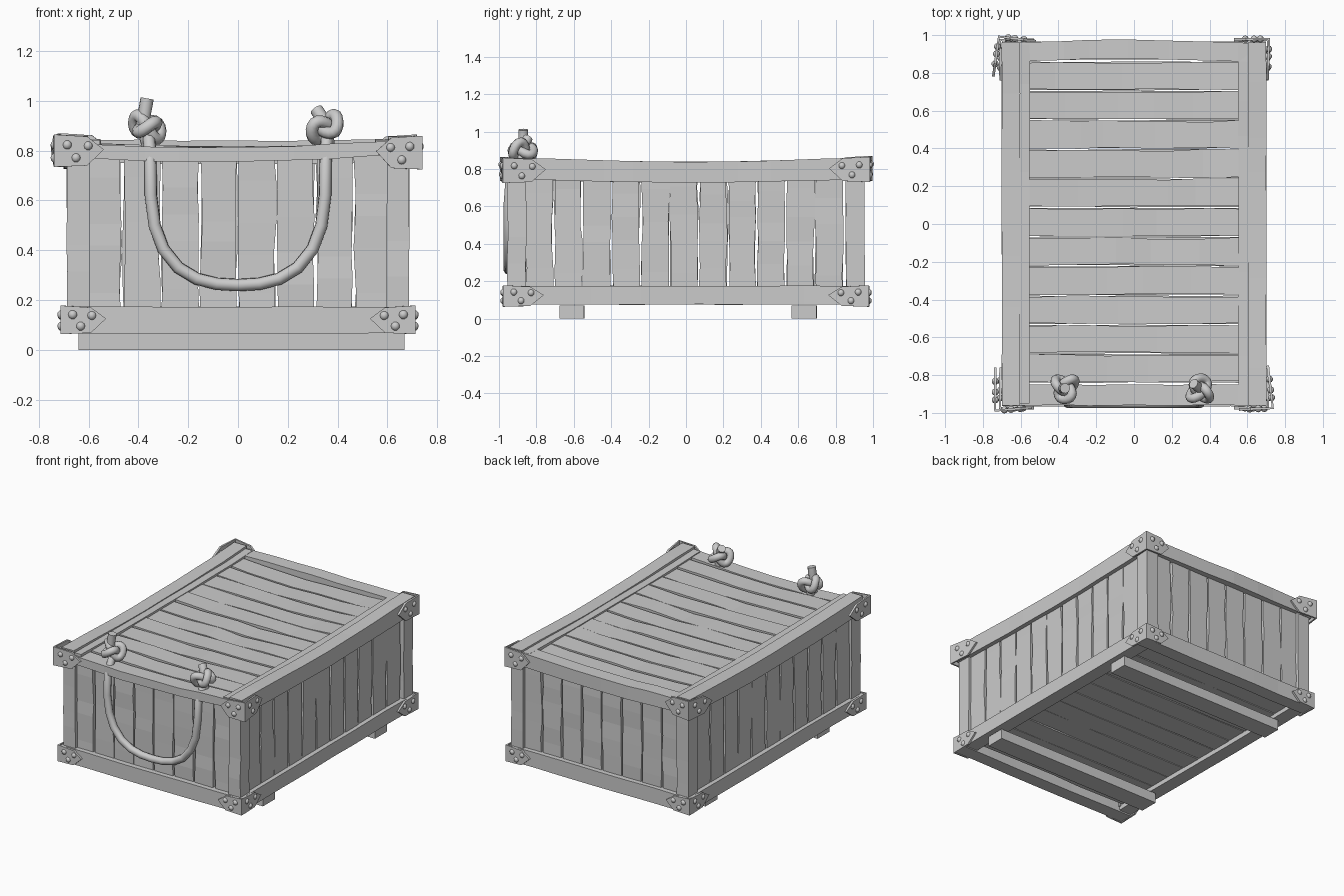
import bpy, bmesh, math, random
from mathutils import Vector as V, Matrix

if "Cube" in bpy.data.objects:
    bpy.data.objects.remove(bpy.data.objects["Cube"])

random.seed(4)


def finish(name, bm, smooth=None):
    bmesh.ops.recalc_face_normals(bm, faces=bm.faces)
    me = bpy.data.meshes.new(name)
    bm.to_mesh(me)
    bm.free()
    ob = bpy.data.objects.new(name, me)
    bpy.context.collection.objects.link(ob)
    if smooth:
        bpy.ops.object.select_all(action='DESELECT')
        ob.select_set(True)
        bpy.context.view_layer.objects.active = ob
        bpy.ops.object.shade_smooth_by_angle(angle=math.radians(smooth))
    return ob


def board(bm, a, b, u, v, segs=5, ju=0.008, jv=0.003, sag=(0, 0, 0)):
    """Hewn board from a to b with half-width u, half-thickness v and uneven edges."""
    a, b, u, v, sag = V(a), V(b), V(u), V(v), V(sag)
    rings = []
    for i in range(segs + 1):
        t = i / segs
        if 0 < i < segs:
            t += random.uniform(-.3, .3) / segs
        c = a.lerp(b, t) + sag * math.sin(math.pi * t)
        lo = -u + u.normalized() * random.uniform(0, ju)
        hi = u - u.normalized() * random.uniform(0, ju)
        d = v.normalized() * random.uniform(-jv, jv)
        rings.append([bm.verts.new(c + s + d + k * v)
                      for s, k in ((lo, -1), (hi, -1), (hi, 1), (lo, 1))])
    for r, q in zip(rings, rings[1:]):
        for k in range(4):
            bm.faces.new((r[k], r[(k + 1) % 4], q[(k + 1) % 4], q[k]))
    bm.faces.new(rings[0])
    bm.faces.new(rings[-1])


def tube(name, pts, r):
    cu = bpy.data.curves.new(name, 'CURVE')
    cu.dimensions = '3D'
    cu.bevel_depth, cu.bevel_resolution, cu.use_fill_caps = r, 3, True
    sp = cu.splines.new('POLY')
    sp.points.add(len(pts) - 1)
    for p, q in zip(sp.points, pts):
        p.co = (*q, 1)
    ob = bpy.data.objects.new(name, cu)
    bpy.context.collection.objects.link(ob)
    bpy.ops.object.select_all(action='DESELECT')
    ob.select_set(True)
    bpy.context.view_layer.objects.active = ob
    bpy.ops.object.convert(target='MESH')
    bpy.ops.object.shade_smooth_by_angle(angle=math.radians(50))


# Wall planks
P = 0.155
for s, label in ((-1, "front"), (1, "back")):
    bm = bmesh.new()
    for i in range(8):
        x = (i - 3.5) * P
        board(bm, (x, s * .917, .13), (x + random.uniform(-.004, .004), s * .917, .80),
              (P / 2, 0, 0), (0, .015, 0), ju=.011)
    finish(label + "_wall_planks", bm)
for s, label in ((-1, "left"), (1, "right")):
    bm = bmesh.new()
    for i in range(11):
        y = (i - 5) * P - .01
        board(bm, (s * .655, y, .13), (s * .655, y + random.uniform(-.004, .004), .80),
              (0, P / 2, 0), (.015, 0, 0), ju=.012)
    finish(label + "_wall_planks", bm)

# Lid and floor planks
lid, floor = bmesh.new(), bmesh.new()
for i in range(11):
    y = (i - 5) * P + .01
    w = .60 if i in (0, 4, 6, 10) else .58
    board(lid, (-w, y, .812), (w, y, .812), (0, P / 2, 0), (0, 0, .014), 5, .012, .006,
          (0, 0, -.012))
    board(floor, (-.62, y, .12), (.62, y, .12), (0, P / 2, 0), (0, 0, .015), 4, .006)
finish("lid_planks", lid)
finish("floor_planks", floor)

# Corner posts
bm = bmesh.new()
for sx in (-1, 1):
    for sy in (-1, 1):
        board(bm, (sx * .642, sy * .905, .10), (sx * .642, sy * .905, .82),
              (.048, 0, 0), (0, .05, 0), 4, .004)
finish("corner_posts", bm)

# Frame rails, top ones sagging
bm = bmesh.new()
for s in (-1, 1):
    board(bm, (-.70, s * .918, .12), (.70, s * .918, .12), (0, 0, .055), (0, .048, 0), 6, .004)
    board(bm, (s * .652, -.87, .125), (s * .652, .87, .125), (0, 0, .052), (.048, 0, 0), 6, .004)
finish("bottom_rails", bm)
bm = bmesh.new()
for s in (-1, 1):
    board(bm, (s * .652, -.96, .803), (s * .652, .96, .803), (0, 0, .06), (.048, 0, 0), 8, .006, .002,
          (0, 0, -.02))
    board(bm, (s * .58, -.95, .82), (s * .58, .95, .82), (.03, 0, 0), (0, 0, .025), 8, .004, .003,
          (0, 0, -.012))
finish("top_side_rails", bm)
bm = bmesh.new()
board(bm, (-.62, -.905, .797), (.62, -.905, .812), (0, 0, .032), (0, .055, 0), 6, .006, .003, (0, 0, -.02))
board(bm, (-.62, .91, .798), (.62, .91, .798), (0, 0, .05), (0, .05, 0), 6, .006, .003, (0, .015, -.006))
finish("top_end_rails", bm)

# Skids
bm = bmesh.new()
for y in (-.61, .632):
    board(bm, (-.64, y, .035), (.668, y, .035), (0, .068, 0), (0, 0, .035), 3, .003, 0)
finish("skids", bm)


# Corner brackets: folded plates with pointed ends, three rivets per face
def bracket(name, side_tip, corner, end_tip, z0, z1):
    zm = (z0 + z1) / 2
    c, mid = V(corner), bmesh.new()
    a, b = V(side_tip), V(end_tip)
    h = [(c, z0), (c, z1)]
    bm, rv = bmesh.new(), bmesh.new()
    lo, hi = [bm.verts.new((p.x, p.y, z)) for p, z in h]
    mid.free()
    for tip in (a, b):
        q = c.lerp(tip, .66)
        vs = [bm.verts.new(p) for p in ((q.x, q.y, z0 + .005), (tip.x, tip.y, zm + .005),
                                        (q.x, q.y, z1 - .008))]
        bm.faces.new((lo, vs[0], vs[2], hi))
        bm.faces.new((vs[0], vs[1], vs[2]))
        for t, k in ((.25, .68), (.43, .28), (.68, .65)):
            p = c.lerp(tip, t)
            bmesh.ops.create_uvsphere(rv, u_segments=10, v_segments=6, radius=.019,
                                      matrix=Matrix.Translation((p.x, p.y, z0 + k * (z1 - z0))))
    ob = finish(name, bm)
    m = ob.modifiers.new("thickness", 'SOLIDIFY')
    m.thickness, m.offset = .014, 0
    finish(name + "_rivets", rv, 40)


for sx in (-1, 1):
    for sy in (-1, 1):
        n = ("back_" if sy > 0 else "front_") + ("right" if sx > 0 else "left")
        bracket("bottom_bracket_" + n, (sx * .706, sy * .76), (sx * .709, sy * .974),
                (sx * .53, sy * .974), .063, .178)
bracket("top_bracket_back_left", (-.745, .78), (-.715, .992), (-.52, .968), .735, .87)
bracket("top_bracket_back_right", (.707, .765), (.715, .98), (.53, .978), .73, .865)
bracket("top_bracket_front_left", (-.735, -.76), (-.735, -.988), (-.54, -.972), .735, .865)
bracket("top_bracket_front_right", (.708, -.75), (.735, -.975), (.555, -.982), .725, .86)

# Rope handle hanging on the front
half = [(-.36, -.87, .87), (-.355, -.905, .82), (-.352, -.94, .76), (-.35, -.95, .62), (-.335, -.95, .50),
        (-.30, -.95, .405), (-.24, -.95, .33), (-.165, -.95, .285), (-.085, -.95, .265)]
tube("rope_handle", half + [(0, -.95, .26)] + [(-x, y, z) for x, y, z in half[::-1]], .025)


# Rope knots on the lid
def knot(name, centre, rot, stub):
    m = Matrix.Translation(centre) @ rot
    s = .0215
    pts = []
    for i in range(41):
        t = 2 * math.pi * i / 40
        pts.append(m @ V((s * (math.sin(t) + 2 * math.sin(2 * t)),
                          s * (math.cos(t) - 2 * math.cos(2 * t)), -.032 * math.sin(3 * t))))
    tube(name, pts, .025)
    tube(name + "_loose_end", stub, .027)


knot("left_knot", (-.365, -.865, .895), Matrix.Rotation(.35, 4, 'Y'),
     [(-.36, -.865, .82), (-.385, -.87, .90), (-.365, -.87, 1.01)])
knot("right_knot", (.35, -.88, .895), Matrix.Rotation(-.4, 4, 'Y') @ Matrix.Rotation(1, 4, 'Z'),
     [(.36, -.88, .82), (.36, -.88, .90), (.315, -.845, .965)])
